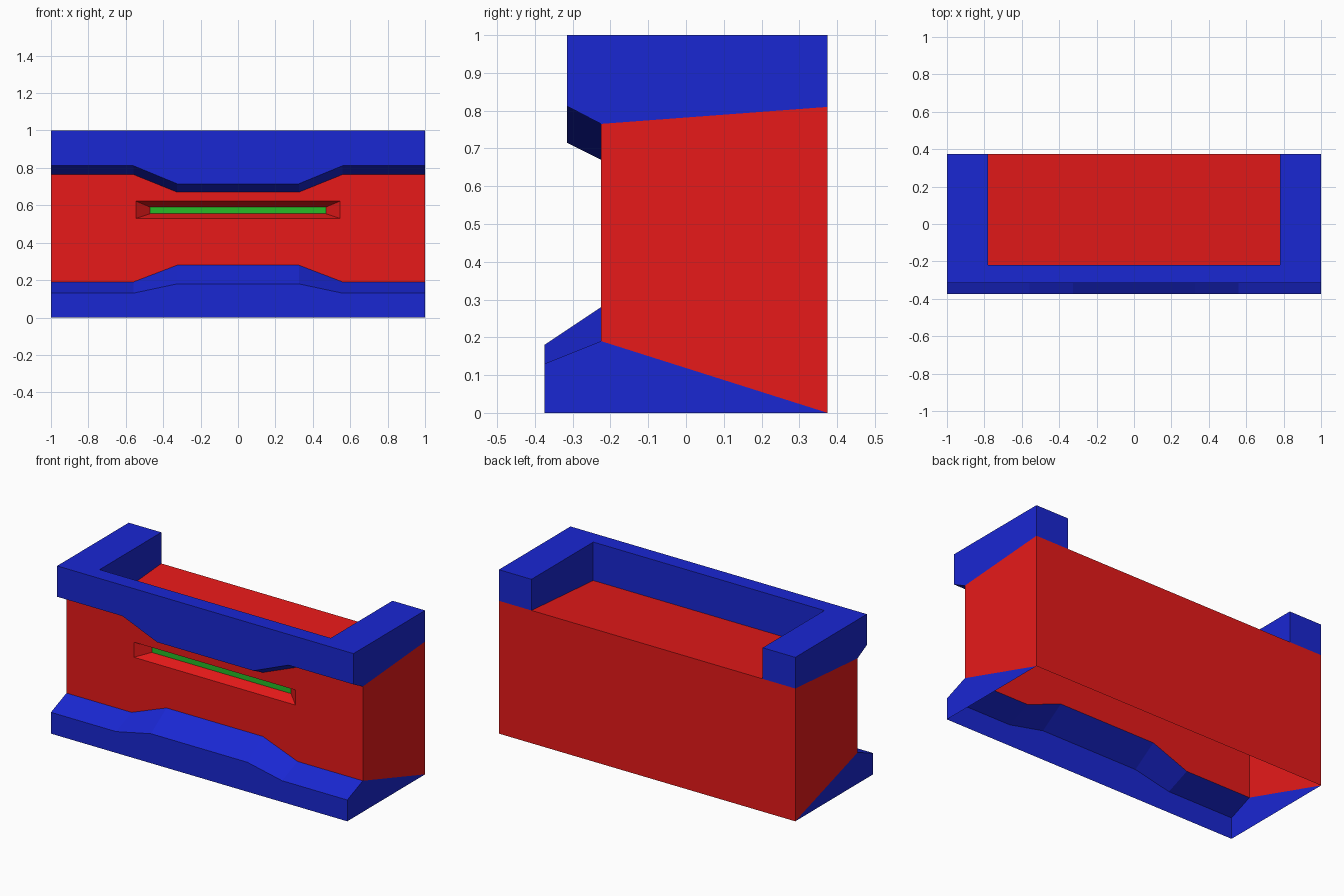
import bpy, bmesh

if "Cube" in bpy.data.objects:
    bpy.data.objects.remove(bpy.data.objects["Cube"])

XS = [-1, -0.56, -0.325, 0.325, 0.56, 1]      # stations of the stepped trim
BACK, FACE, LIP, TOE = 0.375, -0.225, -0.315, -0.375
ARM, INNER = 0.78, -0.22                      # inside of the top frame


def profile(y, outer, centre):
    """Stepped line across the front: outer height, centre height, outer height."""
    return [(x, y, centre if abs(x) < 0.4 else outer) for x in XS]


def flat(y, z):
    return [(x, y, z) for x in XS]


def strip(a, b):
    return [[a[i], a[i + 1], b[i + 1], b[i]] for i in range(len(a) - 1)]


def mirrored(face):
    return [face, [(-x, y, z) for x, y, z in reversed(face)]]


def build(name, color, faces):
    bm = bmesh.new()
    for f in faces:
        bm.faces.new([bm.verts.new(p) for p in f])
    bmesh.ops.remove_doubles(bm, verts=bm.verts[:], dist=1e-4)
    if len(faces) > 1:
        bmesh.ops.recalc_face_normals(bm, faces=bm.faces[:])
    me = bpy.data.meshes.new(name)
    bm.to_mesh(me)
    bm.free()
    mat = bpy.data.materials.new(name + "_paint")
    mat.diffuse_color = color
    mat.use_nodes = True
    mat.node_tree.nodes["Principled BSDF"].inputs["Base Color"].default_value = mat.diffuse_color
    me.materials.append(mat)
    ob = bpy.data.objects.new(name, me)
    bpy.context.collection.objects.link(ob)
    return ob


RED, BLUE, GREEN = (0.8, 0.01, 0.01, 1), (0.01, 0.02, 0.65, 1), (0.02, 0.5, 0.02, 1)

# shared lines between the body and its trims
low = profile(FACE, 0.19, 0.28)
high = profile(FACE, 0.765, 0.67)


def top_z(y):
    return 0.765 + (y - FACE) / (BACK - FACE) * 0.045


def rect(w, y, lo, hi):
    return [(-w, y, lo), (w, y, lo), (w, y, hi), (-w, y, hi)]


# body: open-bottomed shell with a tapered slot in the front
slot = rect(0.545, FACE, 0.53, 0.622)
slot_back = rect(0.47, FACE + 0.065, 0.555, 0.59)
z_slot = 0.622
left, right = (-1, FACE, z_slot), (1, FACE, z_slot)
body = [
    [left, slot[3], slot[2], right] + high[::-1],
    low + [right, slot[2], slot[1], slot[0], slot[3], left],
    [(-1, BACK, 0), (1, BACK, 0), (1, BACK, 0.81), (ARM, BACK, 0.81),
     (-ARM, BACK, 0.81), (-1, BACK, 0.81)],
    [(-ARM, INNER, top_z(INNER)), (ARM, INNER, top_z(INNER)),
     (ARM, BACK, 0.81), (-ARM, BACK, 0.81)],
]
body += mirrored([low[-1], (1, BACK, 0), (1, BACK, 0.81), high[-1], right])
body += strip(slot + slot[:1], slot_back + slot_back[:1])
build("body", RED, body)

# light strip at the back of the slot
build("light_strip", GREEN, [slot_back])

# lower skirt: upright toe, sloped top and wedge-shaped ends
toe = profile(TOE, 0.13, 0.18)
skirt = strip(flat(TOE, 0), toe) + strip(toe, low)
skirt += mirrored([(1, TOE, 0), (1, BACK, 0), low[-1], toe[-1]])
build("lower_skirt", BLUE, skirt)

# top frame: U-shaped rim with an overhanging front
lip = profile(LIP, 0.812, 0.715)
rim = strip(high, lip) + strip(lip, flat(LIP, 1))
rim.append(flat(LIP, 1) + [(1, BACK, 1), (ARM, BACK, 1), (ARM, INNER, 1),
                           (-ARM, INNER, 1), (-ARM, BACK, 1), (-1, BACK, 1)])
rim.append(rect(ARM, INNER, top_z(INNER), 1))
rim += mirrored([high[-1], (1, BACK, 0.81), (1, BACK, 1), (1, LIP, 1), lip[-1]])
rim += mirrored([(1, BACK, 0.81), (ARM, BACK, 0.81), (ARM, BACK, 1), (1, BACK, 1)])
rim += mirrored([(ARM, BACK, 0.81), (ARM, INNER, top_z(INNER)), (ARM, INNER, 1), (ARM, BACK, 1)])
build("top_frame", BLUE, rim)
